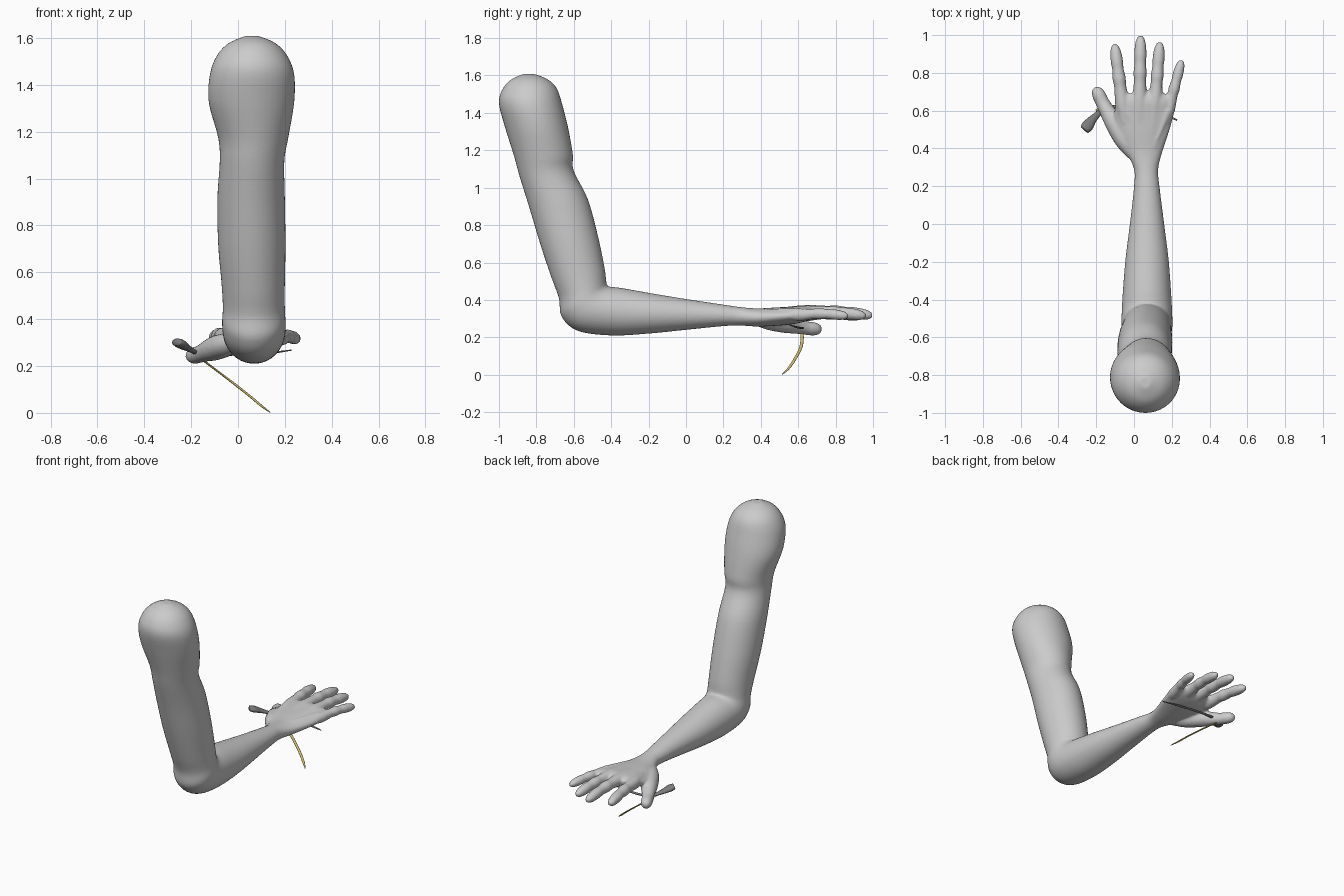
import bpy, bmesh
from math import cos, sin, pi
from mathutils import Vector

cube = bpy.data.objects.get("Cube")
if cube:
    bpy.data.objects.remove(cube)


def material(name, rgb):
    m = bpy.data.materials.new(name)
    m.use_nodes = True
    m.diffuse_color = (*rgb, 1)
    m.node_tree.nodes["Principled BSDF"].inputs["Base Color"].default_value = (*rgb, 1)
    return m


skin = material("skin_grey", (0.6, 0.6, 0.6))
dark = material("dark_grey", (0.2, 0.2, 0.2))
yellow = material("dull_yellow", (0.6, 0.5, 0.16))


def spline(stations, steps):
    """Smooth curve through tuples of any length."""
    p = [Vector(s) for s in stations]
    p = [p[0]] + p + [p[-1]]
    out = []
    for a, b, c, d in zip(p, p[1:], p[2:], p[3:]):
        for i in range(steps):
            t = i / steps
            out.append(0.5 * (2 * b + (c - a) * t + (2 * a - 5 * b + 4 * c - d) * t**2
                              + (3 * b - a - 3 * c + d) * t**3))
    return out + [p[-1]]


def bridge(bm, rings):
    """Skin a list of point rings and cap both ends."""
    rings = [[bm.verts.new(co) for co in ring] for ring in rings]
    n = len(rings[0])
    for r, s in zip(rings, rings[1:]):
        for i in range(n):
            bm.faces.new((r[i], r[(i + 1) % n], s[(i + 1) % n], s[i]))
    bm.faces.new(rings[0][::-1])
    bm.faces.new(rings[-1])


def tube(bm, stations, flat=1.0, steps=5, n=16):
    """Round tube through (x, y, z, radius) stations; flat squashes it."""
    pts = spline(stations, steps)
    rings = []
    for i, p in enumerate(pts):
        c = p.to_3d()
        axis = (pts[min(i + 1, len(pts) - 1)].to_3d() - pts[max(i - 1, 0)].to_3d()).normalized()
        side = axis.cross(Vector((0, 0, 1))).normalized()
        up = side.cross(axis)
        r = max(p[3], 0.001)
        rings.append([c + r * (side * cos(2 * pi * k / n) + up * flat * sin(2 * pi * k / n))
                      for k in range(n)])
    bridge(bm, rings)


def finish(bm, name, mat):
    bmesh.ops.recalc_face_normals(bm, faces=bm.faces)
    for f in bm.faces:
        f.smooth = True
    me = bpy.data.meshes.new(name)
    bm.to_mesh(me)
    bm.free()
    me.materials.append(mat)
    ob = bpy.data.objects.new(name, me)
    bpy.context.collection.objects.link(ob)
    return ob


# Arm and palm: outer y, outer z, inner y, inner z, low x, high x
sections = [
    (-.87, 1.608, -.81, 1.608, .03, .09),
    (-.94, 1.575, -.74, 1.58, -.04, .16),
    (-.985, 1.52, -.69, 1.53, -.09, .21),
    (-1.0, 1.45, -.66, 1.44, -.12, .24),
    (-.97, 1.33, -.63, 1.32, -.125, .24),
    (-.92, 1.17, -.605, 1.18, -.085, .215),
    (-.89, 1.06, -.60, 1.09, -.078, .198),
    (-.84, .9, -.525, .94, -.088, .2),
    (-.78, .7, -.47, .74, -.085, .203),
    (-.72, .52, -.435, .57, -.07, .2),
    (-.68, .41, -.425, .49, -.065, .2),
    (-.665, .31, -.42, .475, -.068, .203),
    (-.58, .235, -.40, .47, -.066, .203),
    (-.40, .21, -.34, .463, -.06, .197),
    (-.2, .22, -.17, .433, -.045, .183),
    (0, .24, 0, .405, -.022, .16),
    (.2, .26, .2, .375, 0, .135),
    (.29, .263, .29, .362, 0, .128),
    (.38, .258, .38, .355, -.04, .15),
    (.48, .262, .48, .36, -.085, .183),
    (.58, .272, .58, .365, -.105, .21),
    (.65, .29, .65, .368, -.09, .21),
    (.69, .315, .69, .355, -.06, .17),
]
bm = bmesh.new()
rings = []
for oy, oz, iy, iz, x0, x1 in spline(sections, 5):
    ring = []
    for k in range(40):
        a = 2 * pi * k / 40
        u = 0.5 + 0.5 * sin(a)
        ring.append(Vector(((x0 + x1) / 2 + (x1 - x0) / 2 * cos(a),
                            oy + (iy - oy) * u, oz + (iz - oz) * u)))
    rings.append(ring)
bridge(bm, rings)

# Fingers: knuckle, tip and radius; with tendons over the back of the hand
fingers = [
    ((-.06, .63, .325), (-.103, .955, .312), .035),
    ((.03, .65, .335), (.035, 1.0, .315), .035),
    ((.112, .65, .332), (.137, .965, .313), .034),
    ((.182, .6, .32), (.253, .87, .312), .03),
]
profile = [(-.3, .7), (0, 1.12), (.3, .93), (.42, 1.02), (.58, .88), (.7, .95),
           (.86, .84), (.95, .6), (.985, .34), (1, .03)]
nails = bmesh.new()


def nail(tip, direction, r):
    c = tip - direction * r * 1.1 + Vector((0, 0, r * .62))
    side = direction.cross(Vector((0, 0, 1)))
    vs = bmesh.ops.create_uvsphere(nails, u_segments=12, v_segments=8, radius=1)["verts"]
    for v in vs:
        v.co = c + side * v.co.x * r * .5 + direction * v.co.y * r * .75 \
            + Vector((0, 0, v.co.z * r * .22 - v.co.y * r * .15))


for base, tip, r in fingers:
    base, tip = Vector(base), Vector(tip)
    tube(bm, [(*(base.lerp(tip, t) + Vector((0, 0, .01 * sin(pi * max(t, 0))))), r * f)
              for t, f in profile])
    nail(tip, (tip - base).normalized(), r)
    wrist = Vector((.065 + base.x * .2, .4, .343))
    top = base + Vector((0, 0, .025))
    tube(bm, [(*wrist, .008), (*wrist.lerp(top, .5), .011), (*top, .014)])

# Thumb with the pad at its root
tube(bm, [(0, .36, .3, .03), (-.05, .44, .29, .05), (-.1, .53, .275, .052),
          (-.14, .595, .26, .042), (-.165, .64, .25, .037), (-.187, .685, .245, .036),
          (-.203, .713, .243, .025), (-.21, .725, .242, .002)])
nail(Vector((-.21, .725, .242)), Vector((-.45, .89, 0)), .035)

# Merge into one soft surface
arm = finish(bm, "arm_and_hand", skin)
remesh = arm.modifiers.new("merge", "REMESH")
remesh.mode = "VOXEL"
remesh.voxel_size = .008
remesh.use_smooth_shade = True
soft = arm.modifiers.new("soften", "SMOOTH")
soft.factor = .5
soft.iterations = 5
finish(nails, "fingernails", skin)

# Flared dark stem held beneath the palm
bm = bmesh.new()
tube(bm, [(-.262, .5, .303, .026), (-.245, .52, .294, .031), (-.215, .558, .276, .021),
          (-.17, .597, .256, .013), (-.1, .62, .25, .01), (.02, .615, .25, .009),
          (.13, .59, .255, .008), (.228, .55, .268, .004)], flat=.6)
finish(bm, "held_stem", dark)

# Thin curved yellow blade hanging from the hand
bm = bmesh.new()
tube(bm, [(-.2, .6, .262, .006), (-.15, .62, .225, .008), (-.05, .615, .15, .009),
          (.04, .58, .08, .009), (.1, .545, .03, .008), (.136, .515, .003, .003)], flat=.5)
finish(bm, "hanging_blade", yellow)
